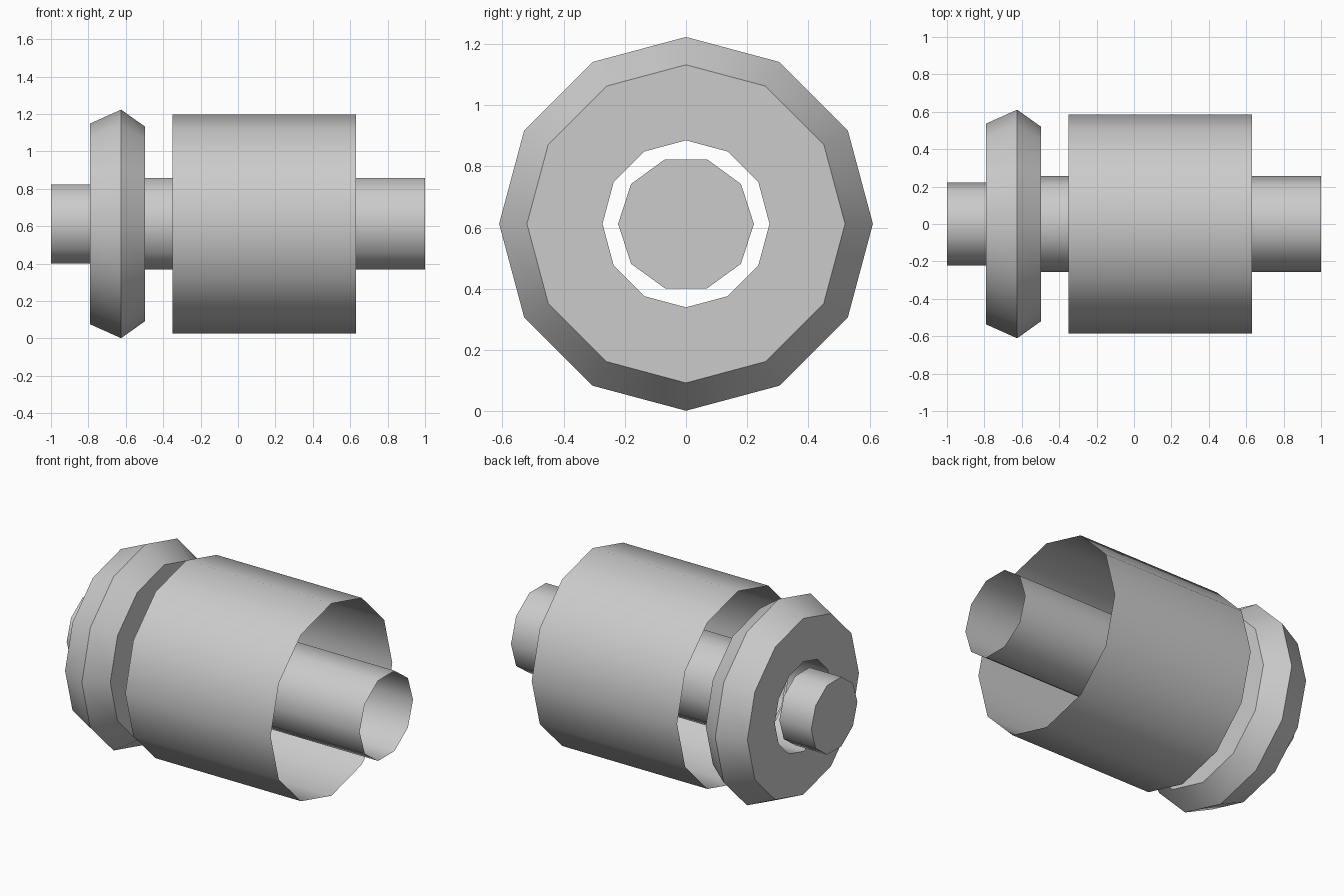
import bpy, bmesh, math

if "Cube" in bpy.data.objects:
    bpy.data.objects.remove(bpy.data.objects["Cube"], do_unlink=True)

AXIS_Z = 0.612

grey = bpy.data.materials.new("plain_grey")
grey.use_nodes = True
colour = (0.6, 0.6, 0.6, 1)
grey.diffuse_color = colour
grey.node_tree.nodes["Principled BSDF"].inputs["Base Color"].default_value = colour


def lathe(name, profile, sides, closed=False, cap_start=False):
    """Spin a profile of (x, radius) points around the long axis."""
    bm = bmesh.new()
    rings = []
    for x, r in profile:
        angles = [2 * math.pi * i / sides for i in range(sides)]
        rings.append([bm.verts.new((x, r * math.cos(a), AXIS_Z + r * math.sin(a)))
                      for a in angles])
    pairs = list(zip(rings, rings[1:]))
    if closed:
        pairs.append((rings[-1], rings[0]))
    for a, b in pairs:
        for i in range(sides):
            j = (i + 1) % sides
            bm.faces.new((a[i], a[j], b[j], b[i]))
    if cap_start:
        bm.faces.new(rings[0][::-1])
    bmesh.ops.recalc_face_normals(bm, faces=bm.faces)
    mesh = bpy.data.meshes.new(name)
    bm.to_mesh(mesh)
    bm.free()
    mesh.materials.append(grey)
    obj = bpy.data.objects.new(name, mesh)
    bpy.context.collection.objects.link(obj)
    bpy.ops.object.select_all(action="DESELECT")
    obj.select_set(True)
    bpy.context.view_layer.objects.active = obj
    bpy.ops.object.shade_smooth_by_angle(angle=math.radians(40))
    return obj


# Open thin-walled sleeves
lathe("outer_sleeve", [(-0.35, 0.586), (0.63, 0.586)], 12)
lathe("inner_tube", [(-0.5, 0.257), (1.0, 0.257)], 10)

# Bevelled collar with a through hole
lathe("collar", [(-0.79, 0.273), (-0.79, 0.537), (-0.625, 0.611),
                 (-0.497, 0.52), (-0.497, 0.273)], 12, closed=True)

# Short stub, capped at its outer end
lathe("end_stub", [(-1.0, 0.222), (-0.785, 0.222)], 10, cap_start=True)
